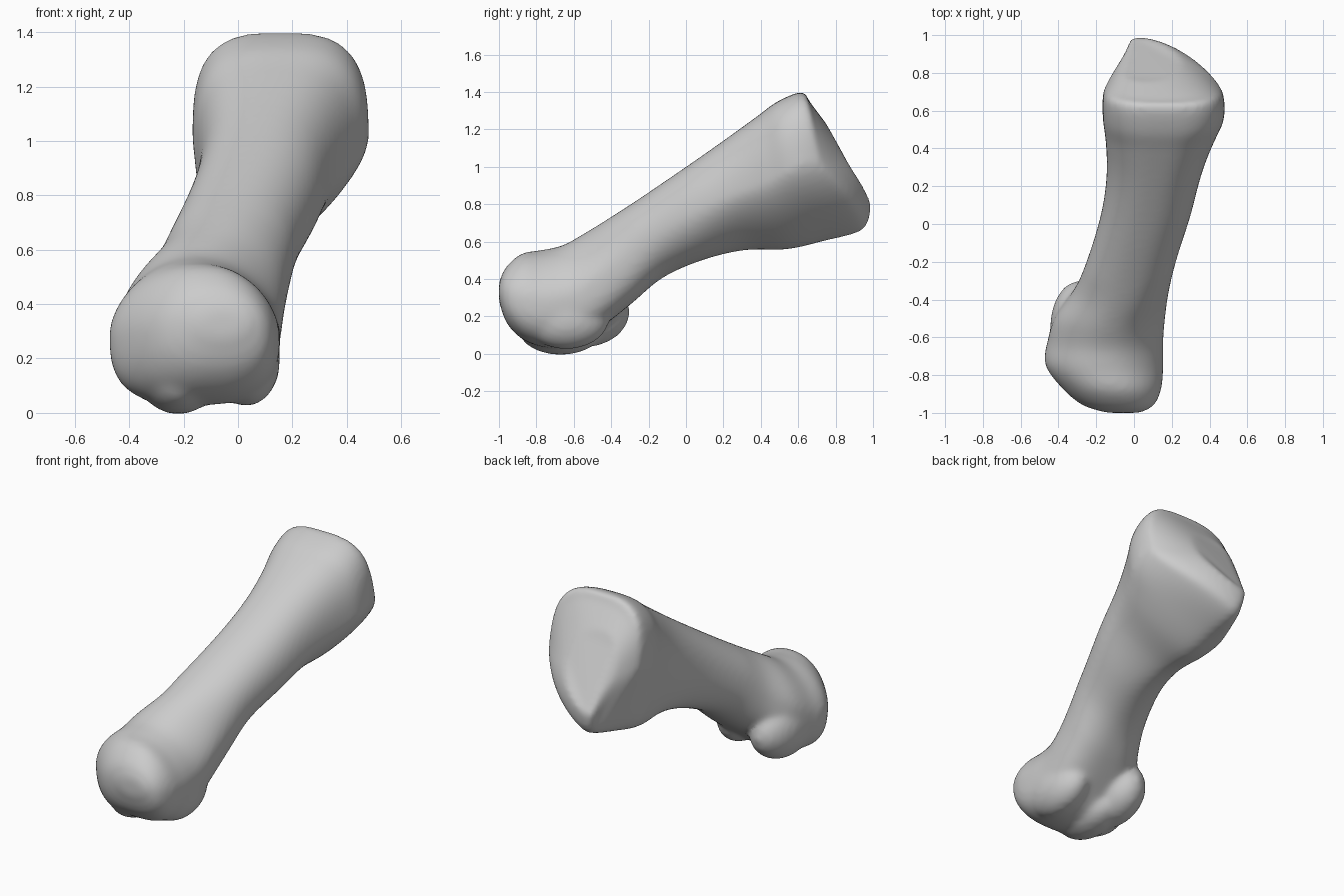
import bpy, bmesh, math
from mathutils import Matrix

if "Cube" in bpy.data.objects:
    bpy.data.objects.remove(bpy.data.objects["Cube"])

# Cross-sections from head to base:
# top y, top z, bottom y, bottom z, left x, right x, squareness, taper (+ narrows bottom, - narrows top)
SECTIONS = [
    (-1.0, .38, -1.0, .28, -.14, .03, 2.1, 0),
    (-.965, .46, -.955, .16, -.27, .105, 2.2, -.08),
    (-.88, .535, -.86, .07, -.38, .145, 2.2, -.15),
    (-.77, .555, -.72, .03, -.47, .155, 2.2, -.18),
    (-.66, .58, -.57, .055, -.455, .155, 2.2, -.2),
    (-.55, .64, -.44, .15, -.415, .165, 2.2, -.22),
    (-.42, .72, -.29, .27, -.315, .185, 2.2, -.1),
    (-.25, .83, -.12, .41, -.245, .225, 2.2, .05),
    (.00, 1.00, .10, .505, -.175, .30, 2.3, .2),
    (.20, 1.14, .32, .555, -.145, .355, 2.4, .4),
    (.38, 1.27, .55, .56, -.15, .425, 2.7, .55),
    (.49, 1.35, .75, .605, -.165, .475, 3.0, .65),
    (.62, 1.40, .92, .645, -.165, .475, 3.1, .7),
    (.66, 1.35, .98, .69, -.14, .43, 2.9, .68),
    (.75, 1.23, 1.01, .79, -.08, .25, 2.4, .5),
]
RING, STEPS = 64, 5


def spline(a, b, c, d, t):
    return tuple(.5 * (2 * q + (r - p) * t + (2 * p - 5 * q + 4 * r - s) * t * t
                       + (3 * q - p - 3 * r + s) * t ** 3) for p, q, r, s in zip(a, b, c, d))


def power(v, n):
    return math.copysign(abs(v) ** (2 / n), v)


def ramp(v, a, b):
    return min(max((v - a) / (b - a), 0), 1)


def ring(bm, sec):
    ty, tz, by, bz, xl, xr, n, k = sec
    bulge = .085 * ramp(ty, .3, .6)             # base face is convex sideways
    left = .25 + .6 * ramp(ty, .45, .66)        # left underside of the shaft stays full
    verts = []
    for i in range(RING):
        a = 2 * math.pi * i / RING
        on_left = math.cos(a) < 0
        m = n
        if math.sin(a) < 0:
            m = n - 1.2 * k * (left if on_left else 1) if k > 0 else n - 4 * k
        u, v = power(math.cos(a), m), power(math.sin(a), m)
        low = (max(0, -v) if k > 0 else max(0, v)) ** 1.25
        t = abs(k) * low * (left if on_left and k > 0 else 1)
        x = (xl + xr) / 2 + (xr - xl) / 2 * u * (1 - t) - max(k, 0) * .18 * low * low
        w = (v + 1) / 2
        side = (2 * x - .30) / .63
        y = by + (ty - by) * w - bulge * side * side * min(1, 2 * (1 - w))
        verts.append(bm.verts.new((x, y, bz + (tz - bz) * w)))
    return verts


# Shaft, head and base as one loft
bm = bmesh.new()
rings = []
last = len(SECTIONS) - 1
for i in range(last):
    p = [SECTIONS[min(max(i + j, 0), last)] for j in (-1, 0, 1, 2)]
    rings += [ring(bm, spline(*p, s / STEPS)) for s in range(STEPS)]
rings.append(ring(bm, SECTIONS[-1]))
for a, b in zip(rings, rings[1:]):
    for i in range(RING):
        j = (i + 1) % RING
        bm.faces.new((a[i], a[j], b[j], b[i]))
bm.faces.new(rings[0])
bm.faces.new(rings[-1])

# Left condyle, right condyle and the crest between them
for c, r in [((-.29, -.55, .225), (.155, .25, .19)),
             ((.03, -.64, .19), (.125, .23, .165)),
             ((-.22, -.67, .12), (.14, .22, .125))]:
    bmesh.ops.create_uvsphere(bm, u_segments=24, v_segments=16, radius=1,
                              matrix=Matrix.Translation(c) @ Matrix.Diagonal((*r, 1)))
bmesh.ops.recalc_face_normals(bm, faces=bm.faces)
mesh = bpy.data.meshes.new("foot_bone")
bm.to_mesh(mesh)
bm.free()
bone = bpy.data.objects.new("foot_bone", mesh)
bpy.context.collection.objects.link(bone)

# Fuse and soften the joins
fuse = bone.modifiers.new("fuse", 'REMESH')
fuse.mode = 'VOXEL'
fuse.voxel_size = .016
fuse.use_smooth_shade = True
soft = bone.modifiers.new("soften", 'SMOOTH')
soft.factor = .5
soft.iterations = 12
